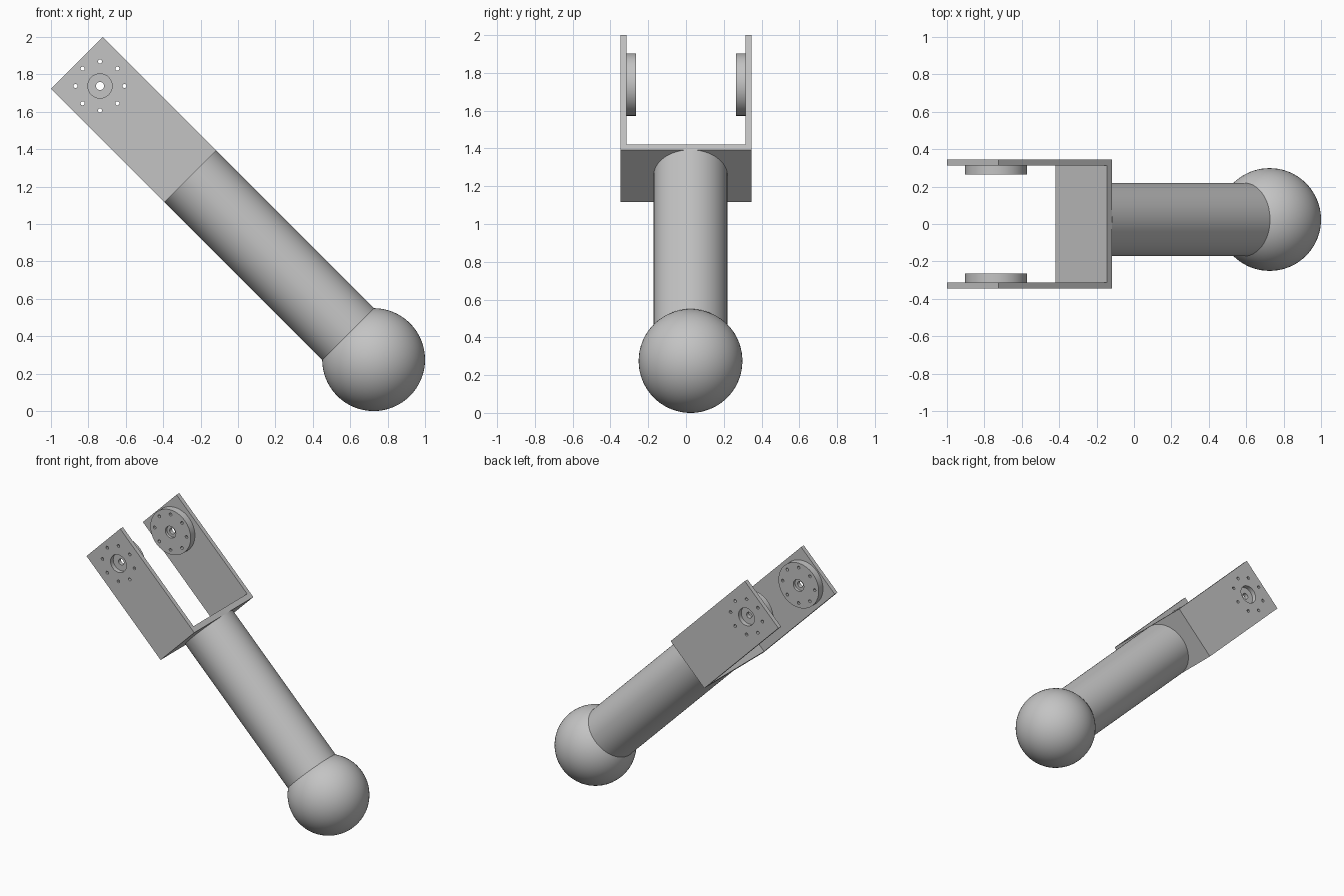
import bpy
import bmesh
from math import cos, sin, tau, radians
from mathutils import Matrix

if "Cube" in bpy.data.objects:
    bpy.data.objects.remove(bpy.data.objects["Cube"], do_unlink=True)

GREY = (0.55, 0.55, 0.55, 1)
grey = bpy.data.materials.new("plain grey")
grey.use_nodes = True
grey.diffuse_color = GREY
grey.node_tree.nodes["Principled BSDF"].inputs["Base Color"].default_value = GREY

# Arm frame: origin at the ball centre, local z along the tilted arm
ARM = Matrix.Translation((0.725, 0, 0.275)) @ Matrix.Rotation(radians(-45), 4, "Y")
HALF_W = 0.195      # half width of the fork
OUTER = 0.346       # outer y of the fork
PLATE = 0.032       # fork plate thickness
BASE, TIP = 1.385, 2.244
HUB = 2.069         # pivot height along the arm
OFFSET = 0.024      # sideways shift of shaft and ball


def circle(radius, count, centre=(0, HUB)):
    return [(centre[0] + radius * cos(tau * i / count),
             centre[1] + radius * sin(tau * i / count)) for i in range(count)]


def finish(obj):
    obj.data.materials.clear()
    obj.data.materials.append(grey)
    bpy.ops.object.select_all(action="DESELECT")
    obj.select_set(True)
    bpy.context.view_layer.objects.active = obj
    bpy.ops.object.shade_smooth_by_angle(angle=radians(30))


def slab(name, outlines, y_near, y_far):
    """Flat plate with holes, cut from outlines and spanning two y values."""
    curve = bpy.data.curves.new(name, "CURVE")
    curve.dimensions = "2D"
    curve.fill_mode = "BOTH"
    curve.extrude = abs(y_far - y_near) / 2
    for points in outlines:
        spline = curve.splines.new("POLY")
        spline.points.add(len(points) - 1)
        for point, (x, z) in zip(spline.points, points):
            point.co = (x, z, 0, 1)
        spline.use_cyclic_u = True
    temp = bpy.data.objects.new(name + "_outline", curve)
    bpy.context.collection.objects.link(temp)
    graph = bpy.context.evaluated_depsgraph_get()
    mesh = bpy.data.meshes.new_from_object(temp.evaluated_get(graph))
    bpy.data.objects.remove(temp, do_unlink=True)
    bm = bmesh.new()
    bm.from_mesh(mesh)
    bmesh.ops.remove_doubles(bm, verts=bm.verts, dist=0.0001)
    bmesh.ops.recalc_face_normals(bm, faces=bm.faces)
    bm.to_mesh(mesh)
    bm.free()
    obj = bpy.data.objects.new(name, mesh)
    bpy.context.collection.objects.link(obj)
    obj.matrix_world = (ARM @ Matrix.Translation((0, (y_near + y_far) / 2, 0))
                        @ Matrix.Rotation(radians(90), 4, "X"))
    finish(obj)


# Ball end
bpy.ops.mesh.primitive_uv_sphere_add(segments=64, ring_count=32, radius=0.275)
ball = bpy.context.object
ball.name = "ball_end"
ball.matrix_world = ARM @ Matrix.Translation((0, OFFSET, 0))
finish(ball)

# Round shaft from the ball to the fork
START = 0.15
bpy.ops.mesh.primitive_cylinder_add(vertices=64, radius=0.196, depth=BASE - START)
shaft = bpy.context.object
shaft.name = "shaft"
shaft.matrix_world = ARM @ Matrix.Translation((0, OFFSET, (BASE + START) / 2))
finish(shaft)

# Fork base plate
inner = OUTER - PLATE
slab("fork_base", [[(-HALF_W, BASE), (HALF_W, BASE),
                    (HALF_W, BASE + 0.04), (-HALF_W, BASE + 0.04)]], -inner, inner)

# Fork sides and pivot pads, with a ring of bolt holes through both
bolts = [circle(0.011, 12, c) for c in circle(0.131, 8)]
side_shape = [(-HALF_W, BASE), (HALF_W, BASE), (HALF_W, TIP), (-HALF_W, TIP)]
for label, s in (("front", -1), ("back", 1)):
    slab(label + "_fork_side", [side_shape, circle(0.065, 40)] + bolts,
         s * OUTER, s * inner)
    slab(label + "_pad_outer", [circle(0.165, 64), circle(0.022, 24)] + bolts,
         s * inner, s * (inner - 0.03))
    slab(label + "_pad_inner", [circle(0.165, 64), circle(0.043, 32)] + bolts,
         s * (inner - 0.03), s * (inner - 0.05))
